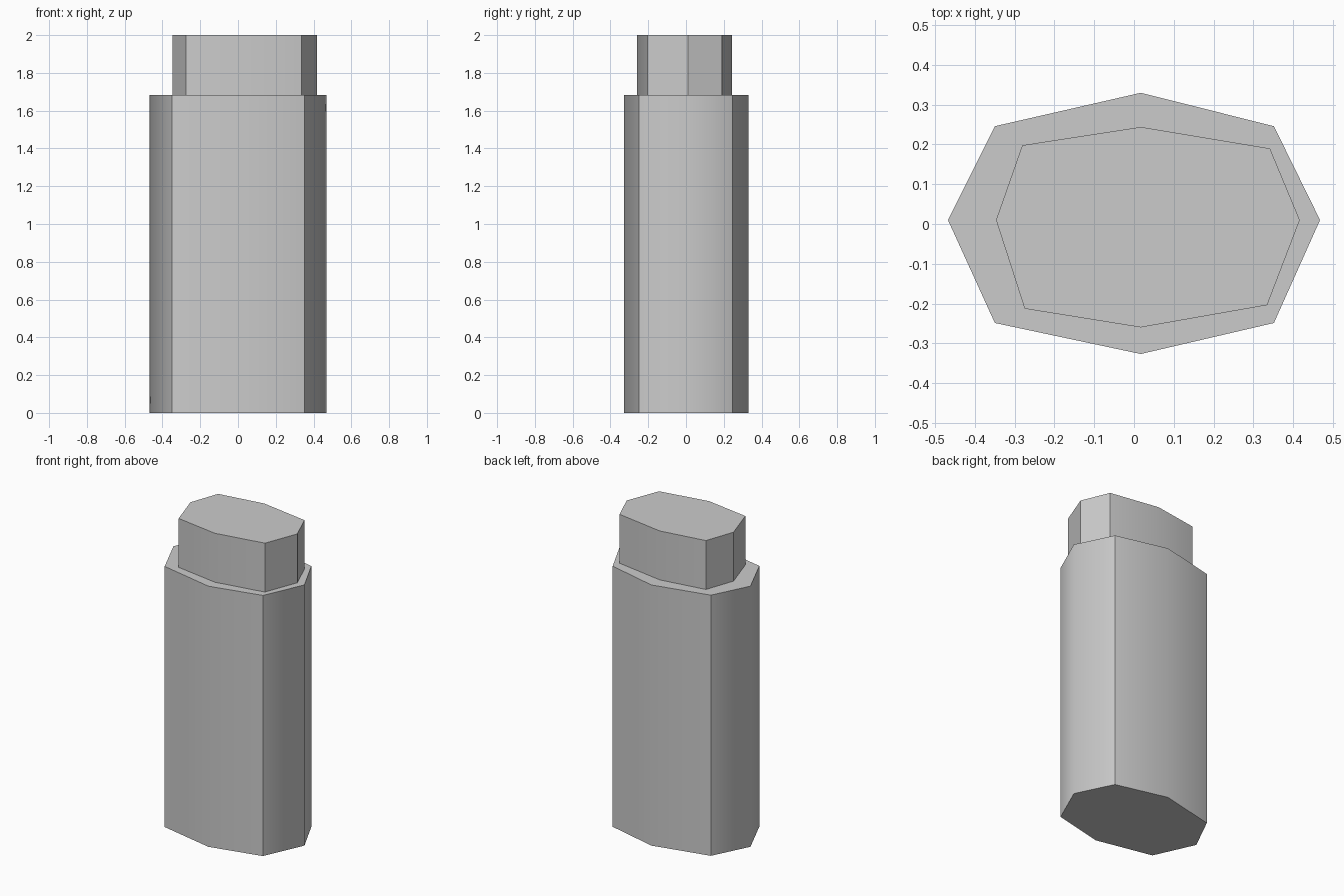
import bpy
import bmesh
import math

if "Cube" in bpy.data.objects:
    bpy.data.objects.remove(bpy.data.objects["Cube"])


def prism(name, outline, z0, z1, bottom=True):
    """Extrude a counter-clockwise outline from z0 to z1."""
    bm = bmesh.new()
    low = [bm.verts.new((x, y, z0)) for x, y in outline]
    high = [bm.verts.new((x, y, z1)) for x, y in outline]
    n = len(outline)
    for i in range(n):
        j = (i + 1) % n
        bm.faces.new((low[i], low[j], high[j], high[i]))
    bm.faces.new(high)
    if bottom:
        bm.faces.new(low[::-1])
    mesh = bpy.data.meshes.new(name)
    bm.to_mesh(mesh)
    bm.free()
    obj = bpy.data.objects.new(name, mesh)
    bpy.context.collection.objects.link(obj)
    return obj


def shade(obj, is_sharp):
    """Smooth the faces, keeping the edges chosen by is_sharp(edge) crisp."""
    bm = bmesh.new()
    bm.from_mesh(obj.data)
    for f in bm.faces:
        f.smooth = True
    for e in bm.edges:
        e.smooth = not is_sharp(e)
    bm.to_mesh(obj.data)
    bm.free()


# Main body: stretched octagon, soft at the tips and crisp at the four corners
body_outline = [(0.468, 0.01), (0.352, 0.246), (0.017, 0.33), (-0.35, 0.246),
                (-0.468, 0.01), (-0.35, -0.249), (0.017, -0.327), (0.352, -0.249)]
body = prism("body", body_outline, 0, 1.684)


def body_sharp(e):
    a, b = (v.co for v in e.verts)
    level = abs(a.z - b.z) < 0.01
    corner = 0.3 < abs(a.x) < 0.4
    return level or corner


shade(body, body_sharp)

# Narrower cap standing on the body
cap_outline = [(0.417, 0.01), (0.342, 0.19), (0.017, 0.244), (-0.281, 0.198),
               (-0.347, 0.01), (-0.275, -0.213), (0.017, -0.26), (0.335, -0.204)]
cap = prism("cap", cap_outline, 1.684, 2.0, bottom=False)
shade(cap, lambda e: len(e.link_faces) < 2 or e.calc_face_angle() > math.radians(30))
